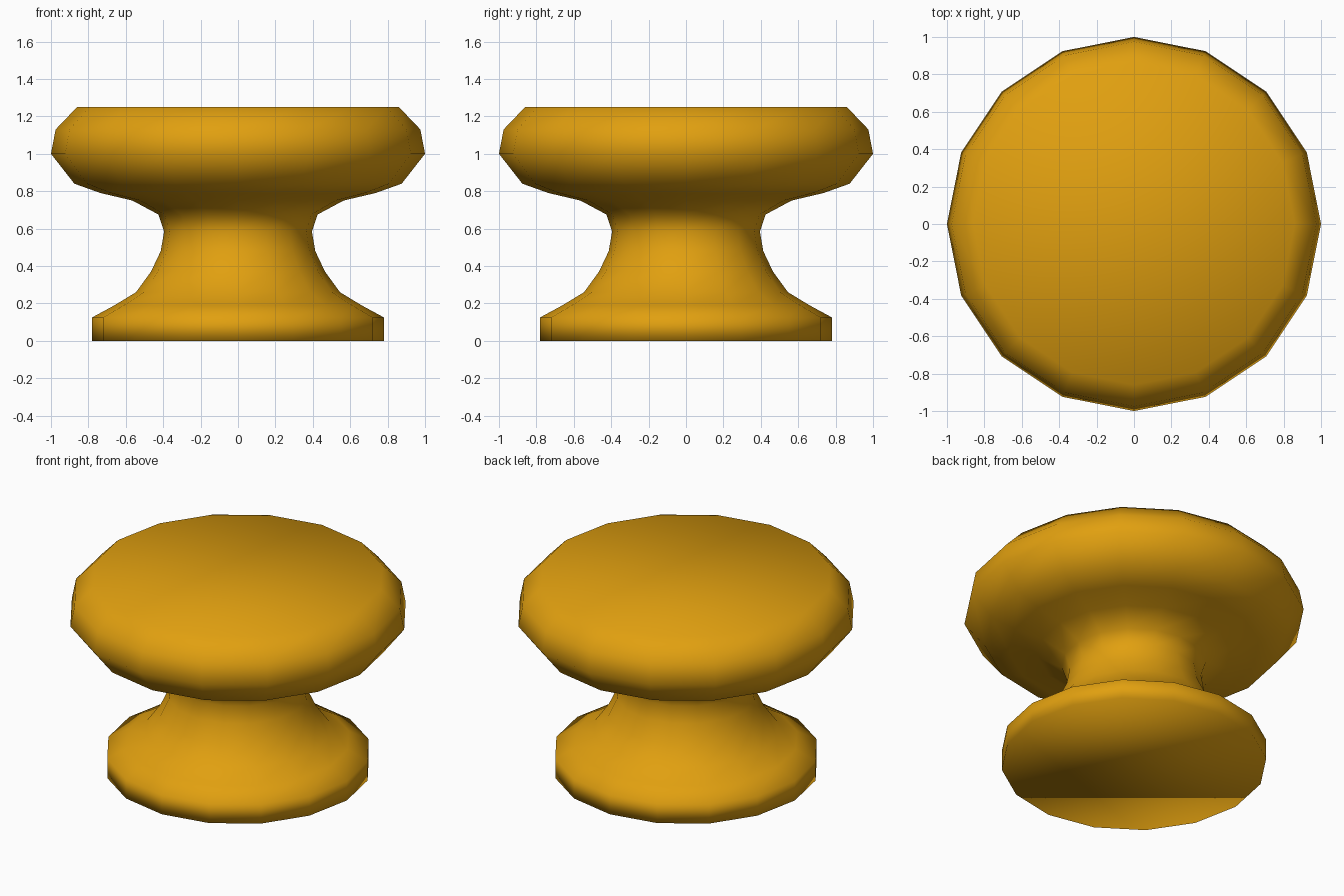
import bpy, bmesh
from math import cos, sin, tau

if "Cube" in bpy.data.objects:
    bpy.data.objects.remove(bpy.data.objects["Cube"])

SIDES = 16

# Turned outline (radius, height) from the base up to the flat top
profile = [
    (0.78, 0.0), (0.78, 0.125), (0.66, 0.19), (0.545, 0.26),
    (0.465, 0.37), (0.413, 0.48), (0.395, 0.585), (0.425, 0.675),
    (0.565, 0.75), (0.735, 0.79), (0.875, 0.84), (1.0, 1.0),
    (0.975, 1.13), (0.86, 1.25),
]

bm = bmesh.new()
rings = [[bm.verts.new((r * cos(tau * i / SIDES), r * sin(tau * i / SIDES), z))
          for i in range(SIDES)] for r, z in profile]

# Side walls
for low, high in zip(rings, rings[1:]):
    for i in range(SIDES):
        j = (i + 1) % SIDES
        bm.faces.new((low[i], low[j], high[j], high[i]))

# Flat bottom and top caps
bm.faces.new(rings[0][::-1])
bm.faces.new(rings[-1])

# Soft shading everywhere, caps included
for f in bm.faces:
    f.smooth = True

mesh = bpy.data.meshes.new("knob")
bm.to_mesh(mesh)
bm.free()
knob = bpy.data.objects.new("knob", mesh)
bpy.context.collection.objects.link(knob)

# Golden orange finish
mat = bpy.data.materials.new("golden_orange")
mat.diffuse_color = (0.75, 0.35, 0.005, 1.0)
mat.use_nodes = True
mat.node_tree.nodes["Principled BSDF"].inputs["Base Color"].default_value = mat.diffuse_color
mesh.materials.append(mat)
